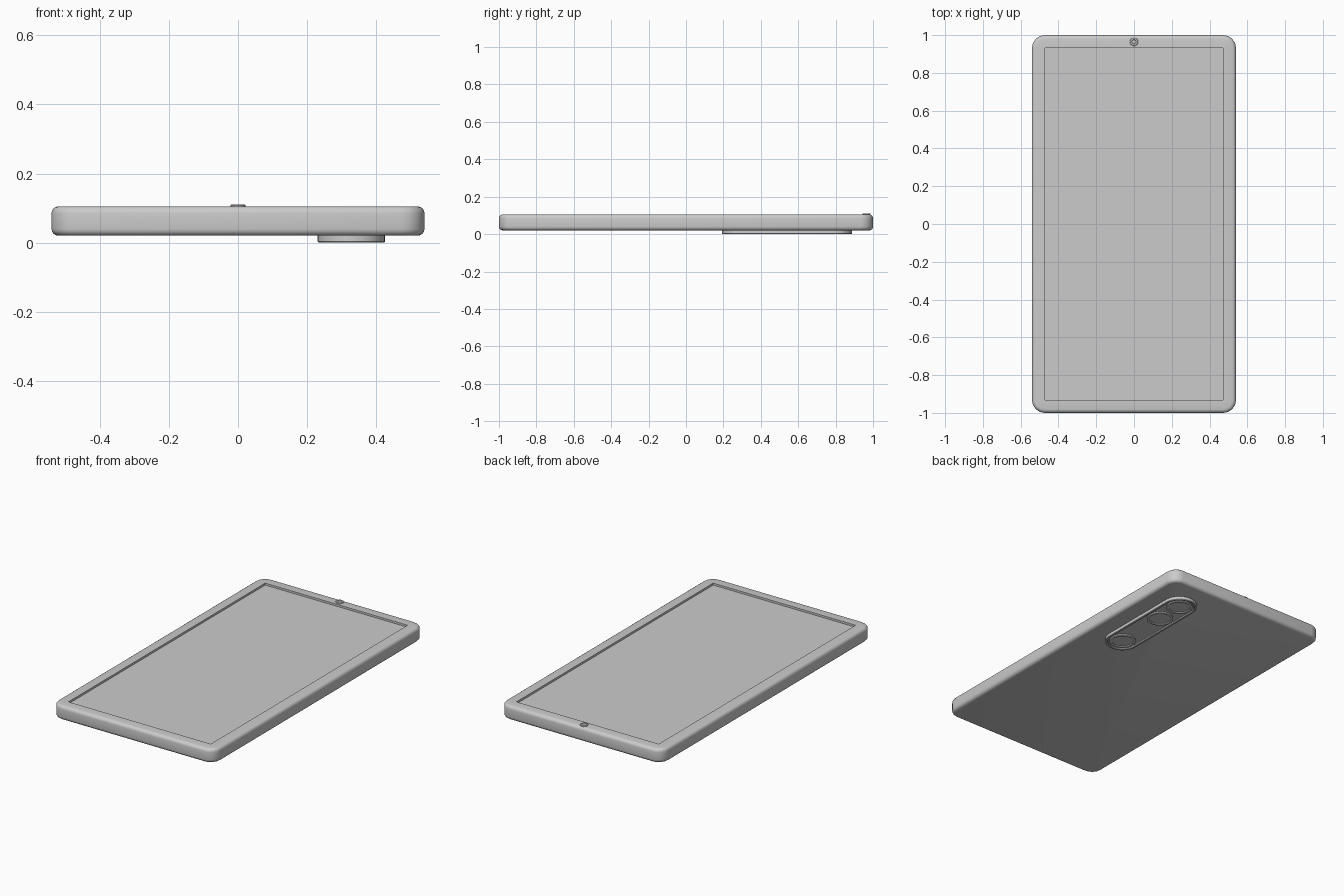
import bpy
import bmesh
from math import sin, cos, pi, radians

cube = bpy.data.objects.get("Cube")
if cube:
    bpy.data.objects.remove(cube, do_unlink=True)

grey = bpy.data.materials.new("light grey")
grey.use_nodes = True
colour = (0.6, 0.6, 0.6, 1)
grey.diffuse_color = colour
grey.node_tree.nodes["Principled BSDF"].inputs["Base Color"].default_value = colour


def outline(core_x, core_y, radius, segments):
    """Rounded rectangle: a core box grown outward by a radius."""
    points = []
    for quarter, (sx, sy) in enumerate([(1, 1), (-1, 1), (-1, -1), (1, -1)]):
        for i in range(segments + 1):
            a = (quarter + i / segments) * pi / 2
            points.append((sx * core_x + radius * cos(a),
                           sy * core_y + radius * sin(a)))
    return points


def loft(name, centre, core, profile, segments):
    """Skin rounded outlines along a (radius, height) profile, capped at both ends."""
    bm = bmesh.new()
    rings = [[bm.verts.new((centre[0] + x, centre[1] + y, z))
              for x, y in outline(*core, r, segments)] for r, z in profile]
    for low, high in zip(rings, rings[1:]):
        for i in range(len(low)):
            bm.faces.new((low[i - 1], low[i], high[i], high[i - 1]))
    bm.faces.new(rings[0][::-1])
    bm.faces.new(rings[-1])
    bmesh.ops.remove_doubles(bm, verts=bm.verts, dist=1e-5)
    bmesh.ops.recalc_face_normals(bm, faces=bm.faces)
    mesh = bpy.data.meshes.new(name)
    bm.to_mesh(mesh)
    bm.free()
    mesh.materials.append(grey)
    obj = bpy.data.objects.new(name, mesh)
    bpy.context.collection.objects.link(obj)
    bpy.ops.object.select_all(action="DESELECT")
    obj.select_set(True)
    bpy.context.view_layer.objects.active = obj
    bpy.ops.object.shade_smooth_by_angle(angle=radians(35))
    return obj


# Body: rounded slab whose top steps down into a square-cornered screen recess
side, bottom, top, bevel, steps = 0.0675, 0.02, 0.105, 0.02, 4
arc = [i / steps * pi / 2 for i in range(steps + 1)]
body = [(side - bevel + bevel * sin(a), bottom + bevel - bevel * cos(a)) for a in arc]
body += [(side - bevel + bevel * cos(a), top - bevel + bevel * sin(a)) for a in arc]
body += [(0, top), (0, top - 0.012)]
loft("phone_body", (0, 0), (0.4725, 0.9325), body, 4)

# Front camera: small raised ring above the screen
loft("front_camera", (0, 0.965), (0, 0),
     [(0.022, 0.1), (0.022, 0.108), (0.02, 0.11), (0.012, 0.11),
      (0.01, 0.107)], 8)

# Rear camera module: pill with a raised rim around a sunken floor
module_x = 0.328
loft("camera_module", (module_x, 0.54), (0, 0.25),
     [(0.0975, 0.022), (0.0975, 0.003), (0.0945, 0), (0.086, 0),
      (0.083, 0.003), (0.083, 0.01)], 10)

# Rear lenses: three rings standing on the module floor
for label, y in (("upper", 0.79), ("middle", 0.62), ("lower", 0.29)):
    loft(label + "_lens", (module_x, y), (0, 0),
         [(0.074, 0.012), (0.074, 0.003), (0.071, 0.001), (0.063, 0.001),
          (0.06, 0.003), (0.06, 0.008)], 8)
